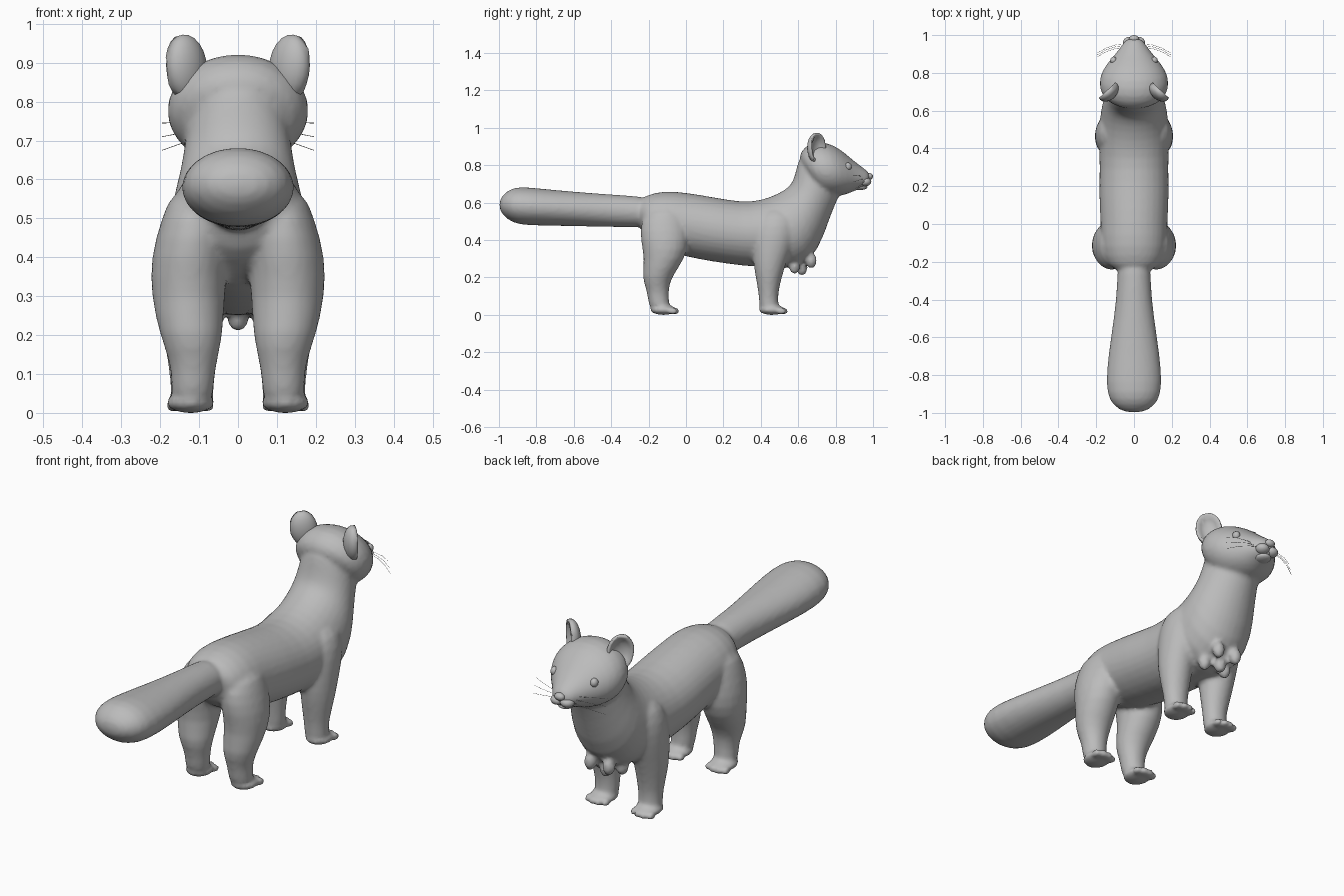
import bpy, bmesh, math
from mathutils import Vector, Matrix

if "Cube" in bpy.data.objects:
    bpy.data.objects.remove(bpy.data.objects["Cube"])

fur = bpy.data.materials.new("grey fur")
fur.diffuse_color = (0.5, 0.5, 0.5, 1)
fur.use_nodes = True
fur.node_tree.nodes["Principled BSDF"].inputs["Base Color"].default_value = fur.diffuse_color


def finish(name, bm):
    """Turn a bmesh into a smooth shaded object."""
    bmesh.ops.recalc_face_normals(bm, faces=bm.faces)
    me = bpy.data.meshes.new(name)
    bm.to_mesh(me)
    bm.free()
    me.materials.append(fur)
    for p in me.polygons:
        p.use_smooth = True
    ob = bpy.data.objects.new(name, me)
    bpy.context.collection.objects.link(ob)
    return ob


def loft(bm, rings, n=16):
    """Skin elliptical rings given as (centre, half axis u, half axis v)."""
    loops = []
    for c, u, v in rings:
        loops.append([bm.verts.new(c + u * math.cos(2 * math.pi * i / n)
                                   + v * math.sin(2 * math.pi * i / n)) for i in range(n)])
    for a, b in zip(loops, loops[1:]):
        for i in range(n):
            bm.faces.new((a[i], a[(i + 1) % n], b[(i + 1) % n], b[i]))
    bm.faces.new(loops[0][::-1])
    bm.faces.new(loops[-1])


def spine(bm, sections):
    """Sections are (top y, top z, bottom y, bottom z, half width)."""
    rings = []
    for yt, zt, yb, zb, w in sections:
        t, b = Vector((0, yt, zt)), Vector((0, yb, zb))
        rings.append(((t + b) / 2, Vector((w, 0, 0)), (t - b) / 2))
    loft(bm, rings)


def limb(bm, side, sections):
    """Sections are (z, back y, front y, inner x, outer x)."""
    loft(bm, [(Vector((side * (x0 + x1) / 2, (y0 + y1) / 2, z)),
               Vector(((x1 - x0) / 2, 0, 0)), Vector((0, (y1 - y0) / 2, 0)))
              for z, y0, y1, x0, x1 in sections], 12)


def ball(bm, loc, size, rot=Matrix(), seg=14):
    m = Matrix.Translation(loc) @ rot @ Matrix.Diagonal((*size, 1))
    return bmesh.ops.create_uvsphere(bm, u_segments=seg, v_segments=seg // 2 + 1,
                                     radius=1, matrix=m)["verts"]


body = bmesh.new()
# torso and neck
spine(body, [(-.25, .61, -.25, .48, .08), (-.22, .64, -.23, .42, .14),
             (-.12, .668, -.14, .35, .18), (0, .658, 0, .305, .18),
             (.15, .632, .15, .28, .19), (.3, .605, .30, .257, .185),
             (.4, .615, .45, .25, .19), (.49, .65, .61, .235, .185),
             (.555, .69, .71, .34, .175), (.575, .73, .765, .5, .15),
             (.59, .79, .80, .59, .14), (.605, .85, .83, .65, .13),
             (.66, .89, .84, .70, .08)])
# head and muzzle
spine(body, [(.60, .82, .70, .69, .09), (.61, .88, .71, .645, .155),
             (.67, .93, .76, .625, .19), (.76, .925, .82, .63, .185),
             (.83, .885, .87, .645, .145), (.89, .83, .91, .665, .10),
             (.95, .785, .945, .675, .065), (.99, .755, .98, .69, .04)])
# tail
spine(body, [(y, t, y, b, w) for y, t, b, w in (
    (-.17, .62, .47, .08), (-.25, .636, .465, .09), (-.4, .645, .468, .095),
    (-.6, .66, .472, .125), (-.78, .677, .475, .15), (-.9, .69, .478, .148),
    (-.96, .665, .51, .115), (-1.0, .615, .56, .05))])
hind = [(.58, -.20, -.02, .04, .17), (.5, -.25, .02, .02, .20), (.4, -.25, .025, .02, .23),
        (.3, -.225, .0, .03, .228), (.2, -.24, -.075, .035, .205), (.14, -.215, -.09, .05, .18),
        (.08, -.205, -.09, .06, .172), (.02, -.195, -.08, .06, .178)]
fore = [(.57, .40, .58, .04, .165), (.48, .36, .60, .03, .208), (.38, .35, .58, .03, .213),
        (.28, .355, .54, .04, .208), (.2, .37, .515, .045, .198), (.12, .385, .495, .055, .18),
        (.06, .39, .495, .06, .175), (.02, .39, .505, .06, .178)]
for s in (-1, 1):
    limb(body, s, hind)
    limb(body, s, fore)
    # paws with four toes each
    for y in (-.12, .46):
        ball(body, (s * .122, y, .026), (.066, .075, .027))
        for k in range(4):
            ball(body, (s * (.077 + k * .031), y + (.05 if k in (0, 3) else .062), .019),
                 (.019, .03, .02), seg=8)
# ragged chest fur
for x, y, z in ((0, .62, .25), (-.06, .58, .26), (.06, .58, .26), (-.05, .67, .29),
                (.05, .67, .29)):
    ball(body, (x, y, z), (.035, .035, .045), seg=8)
body = finish("body", body)
sub = body.modifiers.new("round", 'SUBSURF')
sub.levels = sub.render_levels = 1
mesh = body.modifiers.new("merge", 'REMESH')
mesh.mode = 'VOXEL'
mesh.voxel_size = 0.011
mesh.use_smooth_shade = True
smooth = body.modifiers.new("blend", 'SMOOTH')
smooth.factor = 0.5
smooth.iterations = 4

for s, side in ((-1, "left"), (1, "right")):
    # cupped ear, hollow toward the front and outside
    bm = bmesh.new()
    verts = ball(bm, (0, 0, 0), (.062, .042, .085), seg=20)
    for v in verts:
        if v.co.y > 0:
            edge = (v.co.x / .062) ** 2 + (v.co.z / .085) ** 2
            v.co.y = .012 if edge > .5 else -.018 + .03 * edge
    bm.transform(Matrix.Translation((s * .133, .70, .888)) @ Matrix.Rotation(-s * .75, 4, 'Z')
                 @ Matrix.Rotation(s * .15, 4, 'Y'))
    finish(side + "_ear", bm)
    # eye
    bm = bmesh.new()
    ball(bm, (s * .108, .866, .793), (.018, .02, .021))
    finish(side + "_eye", bm)
    # upper lip
    bm = bmesh.new()
    ball(bm, (s * .026, .957, .711), (.034, .034, .024))
    finish(side + "_lip", bm)
    # whiskers
    cu = bpy.data.curves.new(side + "_whiskers", 'CURVE')
    cu.dimensions = '3D'
    cu.bevel_depth = .0008
    cu.bevel_resolution = 0
    for k in range(3):
        sp = cu.splines.new('POLY')
        sp.points.add(3)
        for i, p in enumerate(sp.points):
            t = i / 3
            p.co = (s * (.045 + .15 * t), .955 - .01 * k - .05 * t * t,
                    .715 + .01 * k + (.025 * k - .02) * t - .02 * t * t, 1)
    cu.materials.append(fur)
    bpy.context.collection.objects.link(bpy.data.objects.new(side + "_whiskers", cu))

# nose and lower jaw
bm = bmesh.new()
ball(bm, (0, .981, .74), (.026, .019, .018))
finish("nose", bm)
bm = bmesh.new()
ball(bm, (0, .925, .683), (.04, .045, .017))
finish("lower_jaw", bm)
